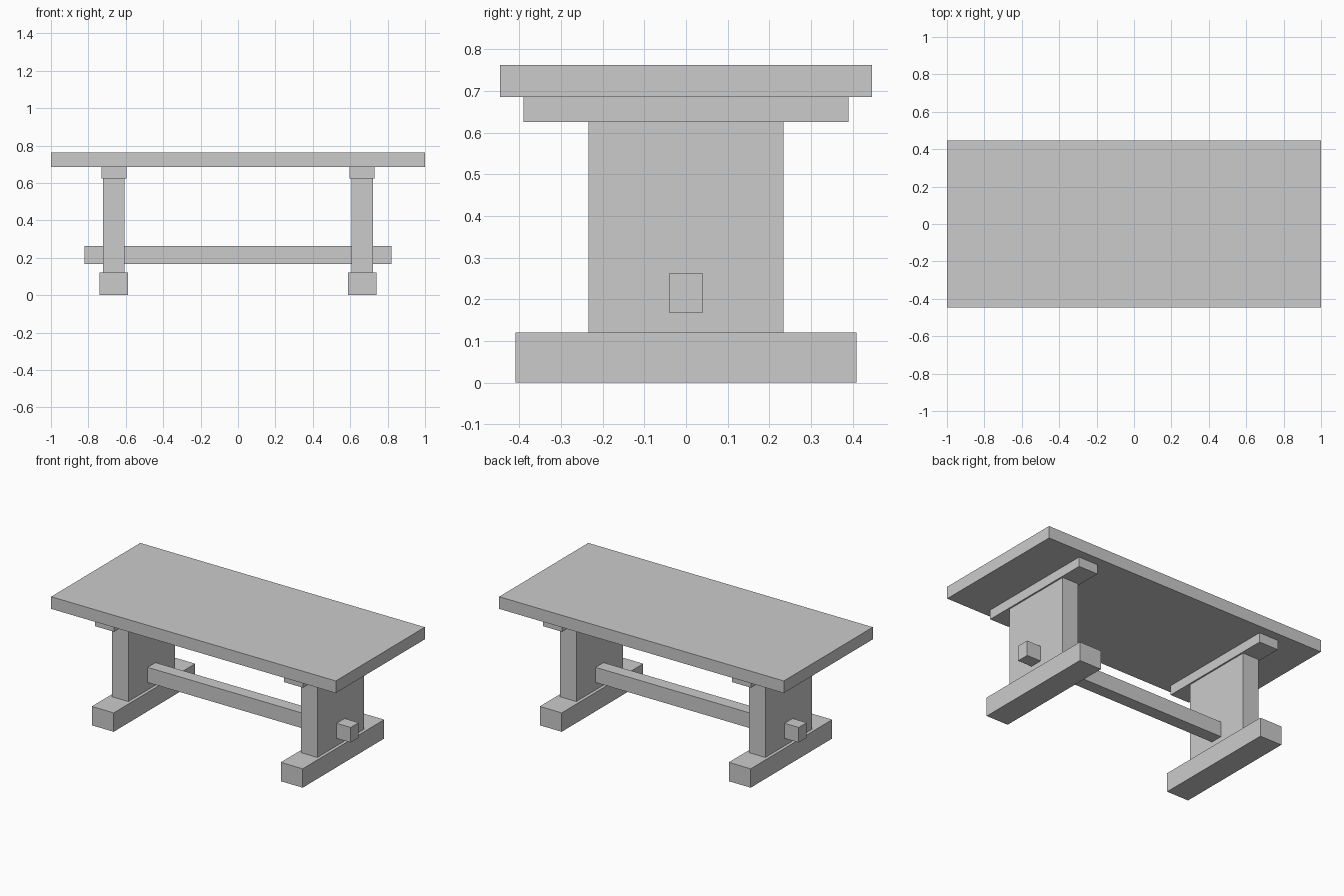
import bpy

cube = bpy.data.objects.get("Cube")
if cube:
    bpy.data.objects.remove(cube, do_unlink=True)

# One plain grey for the whole table
grey = bpy.data.materials.new("plain_grey")
grey.use_nodes = True
color = (0.6, 0.6, 0.6, 1)
grey.diffuse_color = color
grey.node_tree.nodes["Principled BSDF"].inputs["Base Color"].default_value = color


def box(name, x, half_x, half_y, bottom, top):
    """Add a box centred on y = 0 between two heights."""
    bpy.ops.mesh.primitive_cube_add(size=2, location=(x, 0, (bottom + top) / 2))
    part = bpy.context.object
    part.name = name
    part.scale = (half_x, half_y, (top - bottom) / 2)
    bpy.ops.object.transform_apply(location=False, rotation=False, scale=True)
    part.data.materials.append(grey)
    return part


# Tabletop and the long stretcher that passes through both legs
box("tabletop", 0, 1, 0.447, 0.685, 0.762)
box("stretcher", 0, 0.82, 0.04, 0.167, 0.263)

# Trestle at each end: foot, slab leg and top cleat
for side, sign in (("left", 1), ("right", -1)):
    x = sign * 0.664
    box(side + "_foot", x, 0.077, 0.409, 0, 0.12)
    box(side + "_leg", x, 0.057, 0.234, 0.12, 0.625)
    box(side + "_cleat", x, 0.067, 0.39, 0.625, 0.685)
